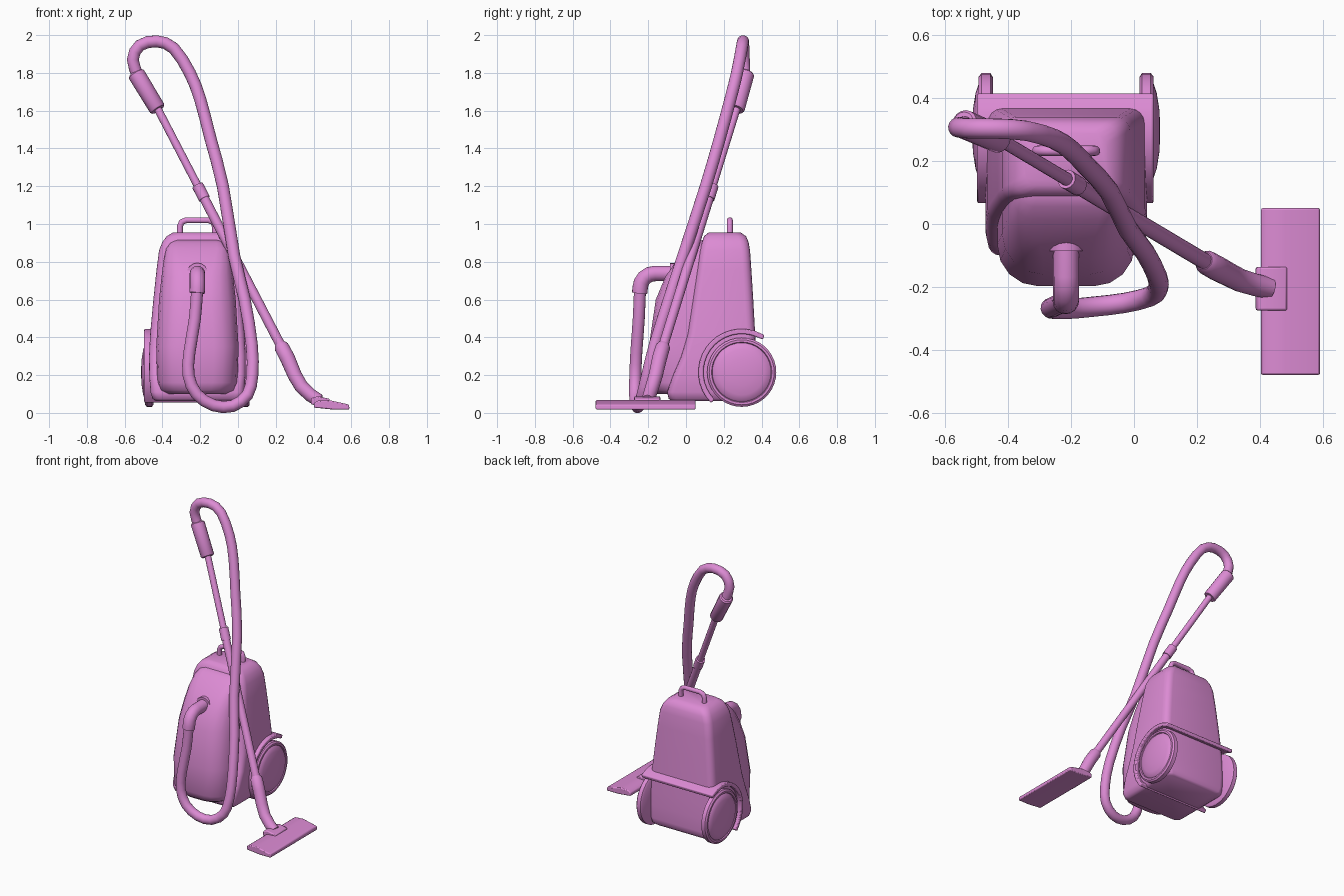
import bpy, bmesh, math
from mathutils import Vector

CX = -0.215  # centre line of the canister
mat = bpy.data.materials.new("pink_plastic")
mat.diffuse_color = (0.72, 0.26, 0.66, 1)


def finish(name, bm, bevel=0.0, angle=35):
    bmesh.ops.recalc_face_normals(bm, faces=bm.faces[:])
    me = bpy.data.meshes.new(name)
    bm.to_mesh(me)
    bm.free()
    ob = bpy.data.objects.new(name, me)
    bpy.context.collection.objects.link(ob)
    me.materials.append(mat)
    bpy.ops.object.select_all(action='DESELECT')
    ob.select_set(True)
    bpy.context.view_layer.objects.active = ob
    if bevel:
        m = ob.modifiers.new("bevel", 'BEVEL')
        m.width, m.segments, m.limit_method = bevel, 2, 'ANGLE'
    bpy.ops.object.shade_smooth_by_angle(angle=math.radians(angle))
    return ob


def skin(bm, rings, closed_ends=True):
    rings = [[bm.verts.new(p) for p in r] for r in rings]
    n = len(rings[0])
    for a, b in zip(rings, rings[1:]):
        for i in range(n):
            j = (i + 1) % n
            bm.faces.new((a[i], a[j], b[j], b[i]))
    if closed_ends:
        bm.faces.new(rings[0])
        bm.faces.new(rings[-1])


def loft(name, sections, front_r, back_r, angle):
    # stacked rounded rectangles: (z, half width, front y, back y)
    rings = []
    for z, hw, yf, yb in sections:
        ring = []
        corners = ((1, yb, back_r, 0), (-1, yb, back_r, 90),
                   (-1, yf, front_r, 180), (1, yf, front_r, 270))
        for sx, y, r, start in corners:
            r = min(r, hw * 0.8, (yb - yf) * 0.45)
            cx = CX + sx * (hw - r)
            cy = y - r if y == yb else y + r
            for k in range(5):
                a = math.radians(start + 22.5 * k)
                ring.append((cx + r * math.cos(a), cy + r * math.sin(a), z))
        rings.append(ring)
    bm = bmesh.new()
    skin(bm, rings)
    return finish(name, bm, angle=angle)


def prism(name, pts, lo, hi, axis, bevel):
    # closed outline extruded along x or y
    def at(p, t):
        return (t, p[0], p[1]) if axis == 'x' else (p[0], t, p[1])
    bm = bmesh.new()
    skin(bm, [[at(p, t) for p in pts] for t in (lo, hi)])
    return finish(name, bm, bevel)


def tube(name, pts, radius):
    # bevelled path; each point may carry its own radius as a 4th value
    cu = bpy.data.curves.new(name, 'CURVE')
    cu.dimensions = '3D'
    cu.bevel_depth, cu.bevel_resolution, cu.use_fill_caps = 1.0, 6, True
    sp = cu.splines.new('POLY')
    sp.points.add(len(pts) - 1)
    for q, p in zip(sp.points, pts):
        q.co = (p[0], p[1], p[2], 1)
        q.radius = p[3] if len(p) > 3 else radius
    ob = bpy.data.objects.new(name, cu)
    bpy.context.collection.objects.link(ob)
    cu.materials.append(mat)
    bpy.ops.object.select_all(action='DESELECT')
    ob.select_set(True)
    bpy.context.view_layer.objects.active = ob
    bpy.ops.object.convert(target='MESH')
    bpy.ops.object.shade_smooth_by_angle(angle=math.radians(40))
    return bpy.context.object


def smooth_path(ctrl, steps):
    # Catmull-Rom points through the controls
    c = [Vector(p) for p in ctrl]
    c = [2 * c[0] - c[1]] + c + [2 * c[-1] - c[-2]]
    out = []
    for i in range(1, len(c) - 2):
        p0, p1, p2, p3 = c[i - 1:i + 3]
        for k in range(steps):
            t = k / steps
            out.append(0.5 * (2 * p1 + (p2 - p0) * t + (2 * p0 - 5 * p1 + 4 * p2 - p3) * t ** 2
                              + (3 * p1 - p0 - 3 * p2 + p3) * t ** 3))
    return out + [c[-2]]


# Rear shell of the canister
loft("body_shell", [
    (0.062, 0.220, -0.075, 0.365), (0.075, 0.237, -0.092, 0.378), (0.11, 0.248, -0.100, 0.380),
    (0.20, 0.255, -0.068, 0.378), (0.30, 0.256, -0.025, 0.373), (0.42, 0.250, 0.010, 0.366),
    (0.60, 0.233, 0.036, 0.356), (0.76, 0.216, 0.060, 0.346), (0.86, 0.203, 0.075, 0.339),
    (0.905, 0.185, 0.085, 0.331), (0.935, 0.163, 0.095, 0.318), (0.955, 0.130, 0.120, 0.290),
], 0.04, 0.045, 50)

# Bulging front cover
loft("front_cover", [
    (0.10, 0.175, -0.155, 0.15), (0.12, 0.20, -0.180, 0.15), (0.16, 0.212, -0.195, 0.15),
    (0.35, 0.218, -0.197, 0.15), (0.60, 0.203, -0.160, 0.15), (0.72, 0.190, -0.110, 0.15),
    (0.80, 0.180, -0.055, 0.15), (0.87, 0.165, 0.015, 0.15), (0.90, 0.145, 0.055, 0.15),
    (0.915, 0.12, 0.085, 0.15),
], 0.13, 0.02, 40)

# Carry handle
tube("carry_handle", [(CX + x, 0.232, z) for x, z in (
    (-0.092, 0.92), (-0.092, 0.99), (-0.083, 1.01), (-0.06, 1.02),
    (0.06, 1.02), (0.083, 1.01), (0.092, 0.99), (0.092, 0.92))], 0.016)

# Wheel fender: an arched strip running across the whole body
WY, WZ = 0.295, 0.215


def arch(r):
    return [(WY + r * math.cos(math.radians(a)), WZ + r * math.sin(math.radians(a)))
            for a in range(225, 74, -10)]


outer = arch(0.23) + [(0.37, 0.432), (0.415, 0.413)]
inner = arch(0.203) + [(0.365, 0.405), (0.408, 0.388)]
prism("wheel_fender", outer + inner[::-1], CX - 0.282, CX + 0.277, 'x', 0.006)

# Wheels with domed hubs
profile = [(0.04, 0.12), (0.04, 0.232), (0.170, 0.232), (0.183, 0.240), (0.183, 0.268),
           (0.172, 0.277), (0.160, 0.277), (0.156, 0.270), (0.150, 0.277),
           (0.12, 0.287), (0.07, 0.295), (0.02, 0.298)]
for side, s in (("left", -1), ("right", 1)):
    bm = bmesh.new()
    skin(bm, [[(CX + s * x, WY + r * math.cos(k * math.pi / 18), WZ + r * math.sin(k * math.pi / 18))
               for k in range(36)] for r, x in profile])
    finish(side + "_wheel", bm)

# Hose elbow and its collar on the cover
elbow = [(CX, 0.0, 0.738), (CX, -0.165, 0.738)]
elbow += [(CX, -0.165 - 0.078 * math.sin(a), 0.66 + 0.078 * math.cos(a))
          for a in (math.pi / 8 * k for k in range(1, 5))]
tube("hose_elbow", elbow + [(CX - 0.002, -0.245, 0.635)], 0.041)
tube("elbow_collar", [(CX, -0.04, 0.738), (CX, -0.086, 0.738)], 0.056)

# Flexible hose
tube("hose", smooth_path([
    (-0.215, -0.243, 0.67), (-0.228, -0.25, 0.50), (-0.257, -0.263, 0.32), (-0.262, -0.268, 0.20),
    (-0.22, -0.27, 0.10), (-0.13, -0.262, 0.040), (-0.03, -0.25, 0.036), (0.05, -0.23, 0.095),
    (0.076, -0.205, 0.20), (0.073, -0.165, 0.36), (0.035, -0.09, 0.60), (-0.02, -0.015, 0.83),
    (-0.08, 0.105, 1.20), (-0.145, 0.178, 1.45), (-0.20, 0.235, 1.66), (-0.255, 0.27, 1.80),
    (-0.34, 0.295, 1.93), (-0.43, 0.302, 1.967), (-0.52, 0.303, 1.945), (-0.557, 0.306, 1.87),
    (-0.525, 0.31, 1.77)], 2), 0.032)

# Grip at the top of the wand
top, low = Vector((-0.42, 0.265, 1.60)), Vector((0.235, -0.125, 0.34))
tube("grip", [(-0.542, 0.318, 1.80, 0.038), (-0.538, 0.316, 1.793, 0.046),
              (-0.428, 0.268, 1.612, 0.044), (-0.424, 0.266, 1.606, 0.038)], 0.045)

# Telescopic wand: thin upper tube, joint sleeve, thicker lower tube
joint_a, joint_b = top.lerp(low, 0.315), top.lerp(low, 0.37)
tube("wand_upper", [top.lerp(low, -0.05), joint_b], 0.021)
tube("wand_joint", [joint_a, joint_b], 0.031)
tube("wand_lower", [joint_b, low.lerp(top, -0.02)], 0.026)

# Angled neck joining wand and floor head
tube("neck", [(0.222, -0.117, 0.365, 0.029), (0.230, -0.122, 0.35, 0.039),
              (0.262, -0.140, 0.29, 0.040), (0.300, -0.160, 0.20, 0.038),
              (0.335, -0.178, 0.14, 0.037), (0.385, -0.193, 0.093, 0.036),
              (0.43, -0.203, 0.065, 0.034)], 0.038)

# Floor head and its neck bracket
prism("floor_head", [(0.402, 0.028), (0.402, 0.052), (0.42, 0.064), (0.48, 0.068),
                     (0.588, 0.044), (0.59, 0.018), (0.50, 0.018)], -0.478, 0.05, 'y', 0.006)
prism("head_bracket", [(0.385, 0.045), (0.388, 0.078), (0.42, 0.088), (0.485, 0.075),
                       (0.485, 0.045)], -0.274, -0.136, 'y', 0.006)
